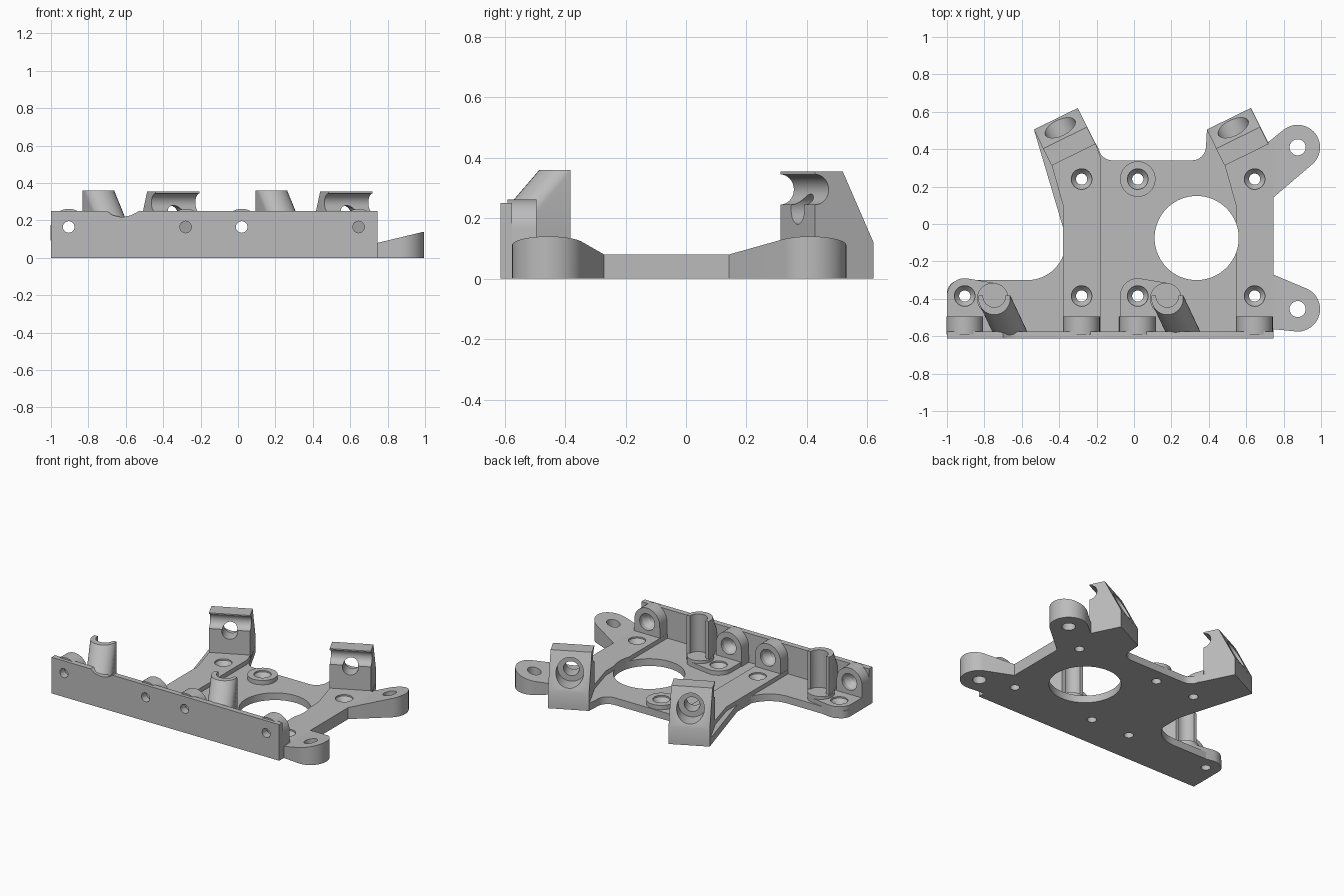
import bpy, bmesh
from math import cos, sin, pi, radians
from mathutils import Vector, Matrix
from mathutils.geometry import convex_hull_2d

cube = bpy.data.objects.get("Cube")
if cube:
    bpy.data.objects.remove(cube)

grey = bpy.data.materials.new("mid grey")
grey.use_nodes = True
grey.diffuse_color = (0.5, 0.5, 0.5, 1)
grey.node_tree.nodes["Principled BSDF"].inputs["Base Color"].default_value = (0.5, 0.5, 0.5, 1)

PITCH = 0.925                  # spacing of the repeated left and right features
ALONG_Y = Matrix(((1, 0, 0, 0), (0, 0, 1, 0), (0, 1, 0, 0), (0, 0, 0, 1)))
parts = []


def arc(cx, cy, r, a0=0, a1=360, n=32):
    steps = n if a1 - a0 == 360 else n + 1
    angles = [radians(a0 + (a1 - a0) * i / n) for i in range(steps)]
    return [(cx + r * cos(a), cy + r * sin(a)) for a in angles]


def hull(points):
    return [points[i] for i in convex_hull_2d(points)]


def finish(name, bm, keep=True):
    bmesh.ops.recalc_face_normals(bm, faces=bm.faces[:])
    mesh = bpy.data.meshes.new(name)
    bm.to_mesh(mesh)
    bm.free()
    mesh.materials.append(grey)
    obj = bpy.data.objects.new(name, mesh)
    bpy.context.collection.objects.link(obj)
    if keep:
        parts.append(obj)
    return obj


def prism(name, outline, low, high, matrix=Matrix()):
    """Extrude an outline; high may be a function of the first coordinate."""
    top = high if callable(high) else (lambda a: high)
    bm = bmesh.new()
    lower = [bm.verts.new((a, b, low)) for a, b in outline]
    upper = [bm.verts.new((a, b, top(a))) for a, b in outline]
    bm.faces.new(lower[::-1])
    bm.faces.new(upper)
    for i in range(len(outline)):
        j = (i + 1) % len(outline)
        bm.faces.new((lower[i], lower[j], upper[j], upper[i]))
    bm.transform(matrix)
    return finish(name, bm)


def drill(bm, origin, direction, profile, n=32):
    """Add a turned cutter, profile given as (distance, radius)."""
    place = Matrix.Translation(origin) @ Vector(direction).to_track_quat('Z', 'Y').to_matrix().to_4x4()
    rings = [[bm.verts.new(place @ Vector((x, y, h))) for x, y in arc(0, 0, r, n=n)] for h, r in profile]
    bm.faces.new(rings[0][::-1])
    bm.faces.new(rings[-1])
    for a, b in zip(rings, rings[1:]):
        for i in range(n):
            j = (i + 1) % n
            bm.faces.new((a[i], a[j], b[j], b[i]))


# Thin base plate
outline = [(-1, -0.61), (-1, -0.37)] + arc(-0.93, -0.37, 0.07, 180, 90, 6)[1:]
outline += arc(-0.57, -0.095, 0.205, -90, 12, 16)
outline += [(-0.535, 0.505), (-0.30, 0.62), (-0.205, 0.43)]
outline += arc(-0.115, 0.415, 0.075, 190, 270, 6) + arc(0.31, 0.415, 0.075, 270, 360, 6)
outline += [(0.39, 0.505), (0.625, 0.62), (0.72, 0.43), (0.745, 0.42), (0.745, -0.61)]
prism("base_plate", outline, 0, 0.05)

# Front wall with a shallow dip in its top edge
wall = [(-1, 0), (0.745, 0), (0.745, 0.25), (-0.53, 0.25), (-0.57, 0.228),
        (-0.62, 0.217), (-0.67, 0.228), (-0.70, 0.25), (-1, 0.25)]
prism("front_wall", wall, -0.613, -0.575, ALONG_Y)

# Wall screw bosses, rounded on top
wall_screws = [-0.905, -0.28, 0.02, 0.645]
for x in wall_screws:
    left = max(x - 0.1, -1)
    shape = [(left, 0), (x + 0.1, 0)] + arc(x, 0.165, 0.097, 0, 180, 20)
    prism("wall_boss", shape, -0.59, -0.495, ALONG_Y)

# Raised screw pads, joined to the rests beside them
for x in (-0.905, 0.02):
    prism("screw_pad", hull(arc(x, -0.385, 0.095) + arc(x + 0.15, -0.4, 0.085)
                            + [(x - 0.095, -0.59), (x + 0.2, -0.59)]), 0, 0.08)
    prism("rest_pad", arc(x + 0.15, -0.4, 0.085), 0, 0.1)
prism("rear_screw_pad", arc(0.02, 0.24, 0.095), 0, 0.08)

across = Vector((0.898, 0.44, 0))
inward = Vector((0.44, -0.898, 0))
cut = bmesh.new()
for side in (0, 1):
    dx = side * PITCH
    # Raised beam running from the wall to the clamp
    beam = [(-0.38, -0.59), (-0.18, -0.59), (-0.18, 0.36), (-0.205, 0.43), (-0.44, 0.315), (-0.38, 0.1)]
    if side:
        beam[2:4] = [(-0.18, 0.42), (-0.21, 0.43)]
    prism("beam", [(a + dx, b) for a, b in beam], 0, 0.08)

    # Angled clamp block with sloping back and a groove on its inner face
    corner = Vector((-0.418 + dx, 0.5625, 0))
    profile = [(0, 0), (0, 0.12), (0.113, 0.354), (0.215, 0.354)]
    profile += arc(0.215, 0.295, 0.05, 90, 270, 16) + [(0.215, 0)]
    frame = Matrix((inward, Vector((0, 0, 1)), across)).transposed().to_4x4()
    prism("clamp_block", profile, -0.131, 0.131, Matrix.Translation(corner) @ frame)
    drill(cut, corner + Vector((0, 0, 0.23)), inward,
          [(-0.1, 0.088), (0.118, 0.088), (0.118, 0.05), (0.35, 0.05)])

    # Leaning buttress with an upright groove at its back
    cx, cy = -0.747 + dx, -0.4
    bm = bmesh.new()
    for z, sx, sy in ((0.36, 0, 0), (0.04, 0, 0), (0.04, 0.13, -0.275)):
        for a, b in arc(cx + sx, cy + sy, 0.085):
            bm.verts.new((a, b, z))
    bmesh.ops.convex_hull(bm, input=bm.verts[:])
    for y, n in ((-0.6, -1), (-0.382, 1)):
        bmesh.ops.bisect_plane(bm, geom=bm.verts[:] + bm.edges[:] + bm.faces[:],
                               plane_co=(0, y, 0), plane_no=(0, n, 0), clear_outer=True)
    solid = bmesh.new()
    for v in bm.verts:
        solid.verts.new(v.co)
    bm.free()
    bmesh.ops.convex_hull(solid, input=solid.verts[:])
    finish("buttress", solid)
    drill(cut, (cx, -0.385, 0.1), (0, 0, 1), [(0, 0.06), (0.5, 0.06)])


# Mounting ears with tilted tops
def ear_top(x):
    return 0.08 + 0.06 * (x - 0.745) / 0.25


ears = {"front_ear": (-0.455, [(0.72, -0.26), (0.72, -0.56)]),
        "rear_ear": (0.41, [(0.72, 0.12), (0.72, 0.44)])}
for name, (y, root) in ears.items():
    prism(name, hull(arc(0.875, y, 0.12, n=40) + root), 0, ear_top)
    drill(cut, (0.875, y, 0), (0, 0, 1), [(-0.1, 0.043), (0.3, 0.043)])

# Countersunk screw holes and the large opening
plate_screws = [(x, -0.385) for x in wall_screws] + [(x, 0.24) for x in wall_screws[1:]]
for x, y in plate_screws:
    drill(cut, (x, y, 0), (0, 0, 1), [(-0.1, 0.03), (0.04, 0.03), (0.07, 0.055), (0.14, 0.055)])
for x in wall_screws:
    drill(cut, (x, -0.613, 0.165), (0, 1, 0), [(-0.1, 0.031), (0.05, 0.031), (0.09, 0.057), (0.16, 0.057)])
drill(cut, (0.335, -0.075, 0), (0, 0, 1), [(-0.1, 0.225), (0.12, 0.225)], 64)

# Cut every part, then drop the cutter
cutter = finish("hole_cutter", cut, keep=False)
cutter.hide_render = True
for obj in parts:
    mod = obj.modifiers.new("holes", 'BOOLEAN')
    mod.operation = 'DIFFERENCE'
    mod.solver = 'EXACT'
    mod.use_self = True
    mod.object = cutter
bpy.context.view_layer.update()
graph = bpy.context.evaluated_depsgraph_get()
cut_meshes = [bpy.data.meshes.new_from_object(obj.evaluated_get(graph)) for obj in parts]
for obj, mesh in zip(parts, cut_meshes):
    obj.modifiers.clear()
    obj.data = mesh
bpy.data.objects.remove(cutter)

# Smooth the round surfaces, keep the edges crisp
for obj in bpy.context.view_layer.objects:
    obj.select_set(obj in parts)
bpy.context.view_layer.objects.active = parts[0]
bpy.ops.object.shade_smooth_by_angle(angle=radians(30))
